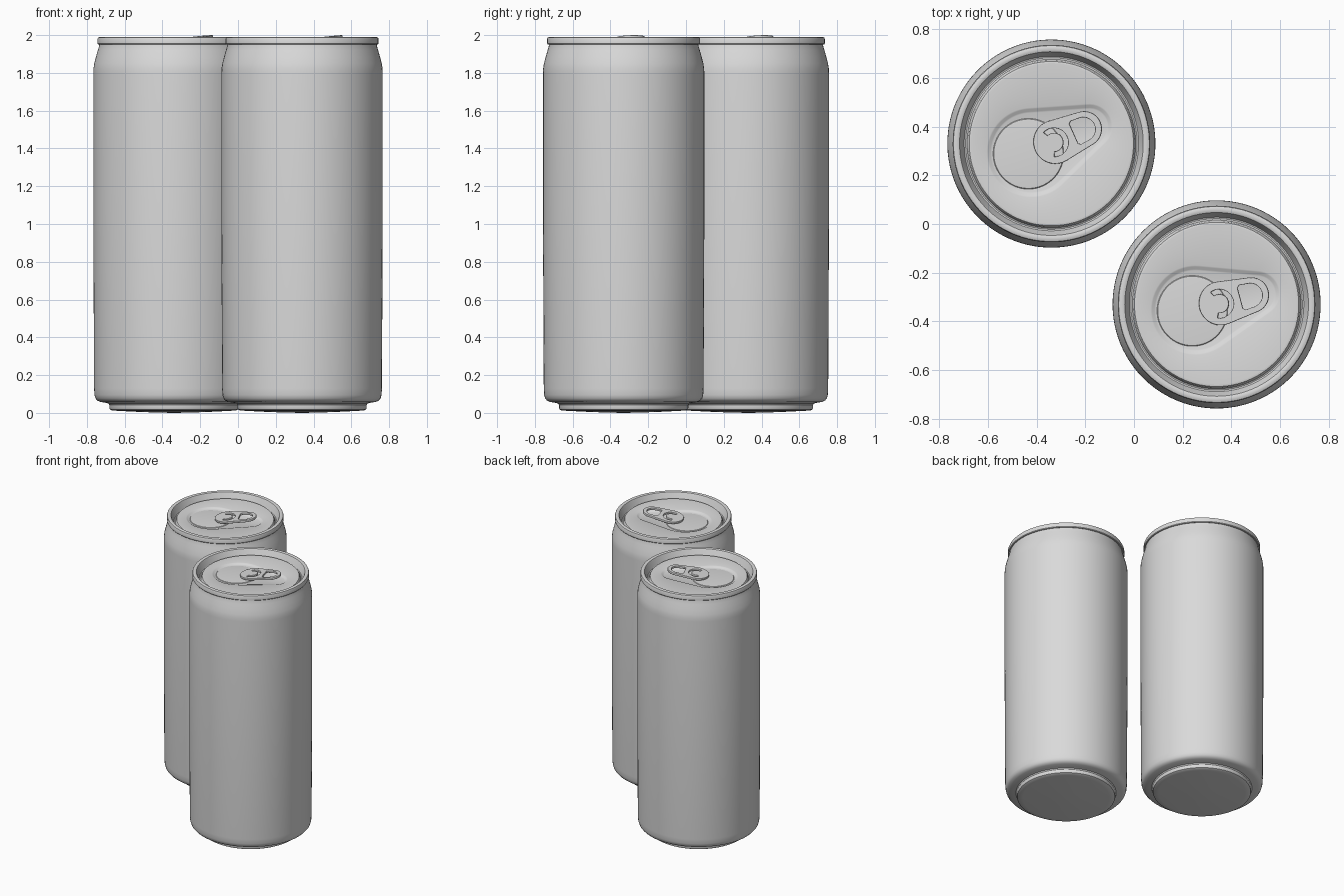
import bpy, bmesh, math
from mathutils import Matrix, Vector

if "Cube" in bpy.data.objects:
    bpy.data.objects.remove(bpy.data.objects["Cube"])

N = 96
metal = bpy.data.materials.new("aluminium grey")
metal.diffuse_color = (0.7, 0.7, 0.7, 1)
metal.use_nodes = True
metal.node_tree.nodes["Principled BSDF"].inputs["Base Color"].default_value = metal.diffuse_color


def add(name, mesh, place):
    mesh.transform(place)
    mesh.materials.clear()
    mesh.materials.append(metal)
    mesh.shade_smooth()
    mesh.set_sharp_from_angle(angle=math.radians(35))
    ob = bpy.data.objects.new(name, mesh)
    bpy.context.collection.objects.link(ob)
    return ob


def loft(name, loops, place):
    """Skin successive closed loops; a loop of one point is a pole."""
    bm = bmesh.new()
    rows = [[bm.verts.new(p) for p in lp] for lp in loops]
    for a, b in zip(rows, rows[1:]):
        for i in range(N):
            j = (i + 1) % N
            quad = [a[i % len(a)], a[j % len(a)], b[j % len(b)], b[i % len(b)]]
            bm.faces.new(list(dict.fromkeys(quad)))
    me = bpy.data.meshes.new(name)
    bm.to_mesh(me)
    bm.free()
    return add(name, me, place)


def ring(r, z, x=0):
    if r == 0:
        return [(x, 0, z)]
    return [(x + r * math.cos(2 * math.pi * i / N), r * math.sin(2 * math.pi * i / N), z) for i in range(N)]


def lathe(name, profile, place, x=0):
    return loft(name, [ring(r, z, x) for r, z in profile], place)


def hull(x0, r0, x1, r1, z=0):
    """Outline wrapping two circles on the x axis (teardrop)."""
    mid = (x0 + x1) / 2
    pts = []
    for i in range(N):
        a = 2 * math.pi * i / N
        best = 0
        for k in range(41):
            c = (x0 + (x1 - x0) * k / 40) - mid
            r = r0 + (r1 - r0) * k / 40
            b = c * math.cos(a)
            d = r * r - c * c + b * b
            if d >= 0:
                best = max(best, b + math.sqrt(d))
        pts.append((mid + best * math.cos(a), best * math.sin(a), z))
    return pts


def arc(cx, r, a0, a1, n):
    return [(cx + r * math.cos(math.radians(a0 + (a1 - a0) * i / n)),
             r * math.sin(math.radians(a0 + (a1 - a0) * i / n)), 0) for i in range(n + 1)]


def pull_tab(name, place):
    """Flat tab with finger hole and curved slot, from a filled curve."""
    cu = bpy.data.curves.new(name, 'CURVE')
    cu.dimensions = '2D'
    cu.fill_mode = 'BOTH'
    cu.extrude = 0.005
    cu.bevel_depth = 0.003
    cu.bevel_resolution = 2
    finger = arc(0.145, 0.052, -80, 80, 20) + [(0.11, 0.055, 0), (0.098, 0.045, 0),
                                               (0.098, -0.045, 0), (0.11, -0.055, 0)]
    slot = arc(0.012, 0.062, -115, 115, 24) + arc(0.012, 0.036, 115, -115, 24)
    for pts in (hull(0.018, 0.087, 0.148, 0.07), finger, slot):
        sp = cu.splines.new('POLY')
        sp.points.add(len(pts) - 1)
        for p, co in zip(sp.points, pts):
            p.co = (*co, 1)
        sp.use_cyclic_u = True
    tmp = bpy.data.objects.new("tab_helper", cu)
    bpy.context.collection.objects.link(tmp)
    dg = bpy.context.evaluated_depsgraph_get()
    me = bpy.data.meshes.new_from_object(tmp.evaluated_get(dg))
    bpy.data.objects.remove(tmp)
    # lifted at the finger end
    tilt = Matrix.Translation((0, 0, 1.967)) @ Matrix.Rotation(math.radians(-6.5), 4, 'Y')
    return add(name, me, place @ tilt)


BODY = [(0, 0), (0.1, 0.002), (0.2, 0.006), (0.3, 0.011), (0.33, 0.013), (0.339, 0.018), (0.342, 0.026),
        (0.342, 0.042), (0.348, 0.05), (0.365, 0.054), (0.39, 0.058), (0.406, 0.065), (0.416, 0.077),
        (0.421, 0.095), (0.423, 0.13), (0.427, 1.0), (0.427, 1.8), (0.426, 1.825), (0.422, 1.85),
        (0.413, 1.885), (0.403, 1.92), (0.397, 1.94), (0.395, 1.955)]
RIM = [(0.395, 1.95), (0.402, 1.951), (0.405, 1.955), (0.405, 1.98), (0.402, 1.987), (0.395, 1.99),
       (0.384, 1.99), (0.377, 1.987), (0.373, 1.98), (0.362, 1.94), (0.358, 1.933), (0.352, 1.931),
       (0.346, 1.934), (0.343, 1.94), (0.341, 1.95), (0.337, 1.955), (0.33, 1.956)]

for n, x, y, turn in (("back", -0.339, 0.33, 24), ("front", 0.339, -0.33, 15)):
    place = Matrix.Translation((x, y, 0)) @ Matrix.Rotation(math.radians(turn), 4, 'Z')
    lathe(n + "_can_body", BODY, place)
    lathe(n + "_can_rim", RIM, place)

    # lid with a teardrop recess
    steps = [(0.004, 1.956), (-0.002, 1.954), (-0.012, 1.947), (-0.018, 1.945)]
    loops = [ring(0.33, 1.956)]
    loops += [hull(-0.09, 0.18 + o, 0.172, 0.09 + o, z) for o, z in steps]
    loops.append([(0.0, 0, 1.945)])
    loft(n + "_lid_panel", loops, place)

    # drinking opening and rivet
    lathe(n + "_mouth_panel", [(0.146, 1.944), (0.142, 1.948), (0.134, 1.949), (0, 1.949)], place, -0.103)
    lathe(n + "_rivet", [(0.025, 1.944), (0.025, 1.968), (0, 1.97)], place, 0.012)
    pull_tab(n + "_pull_tab", place)
